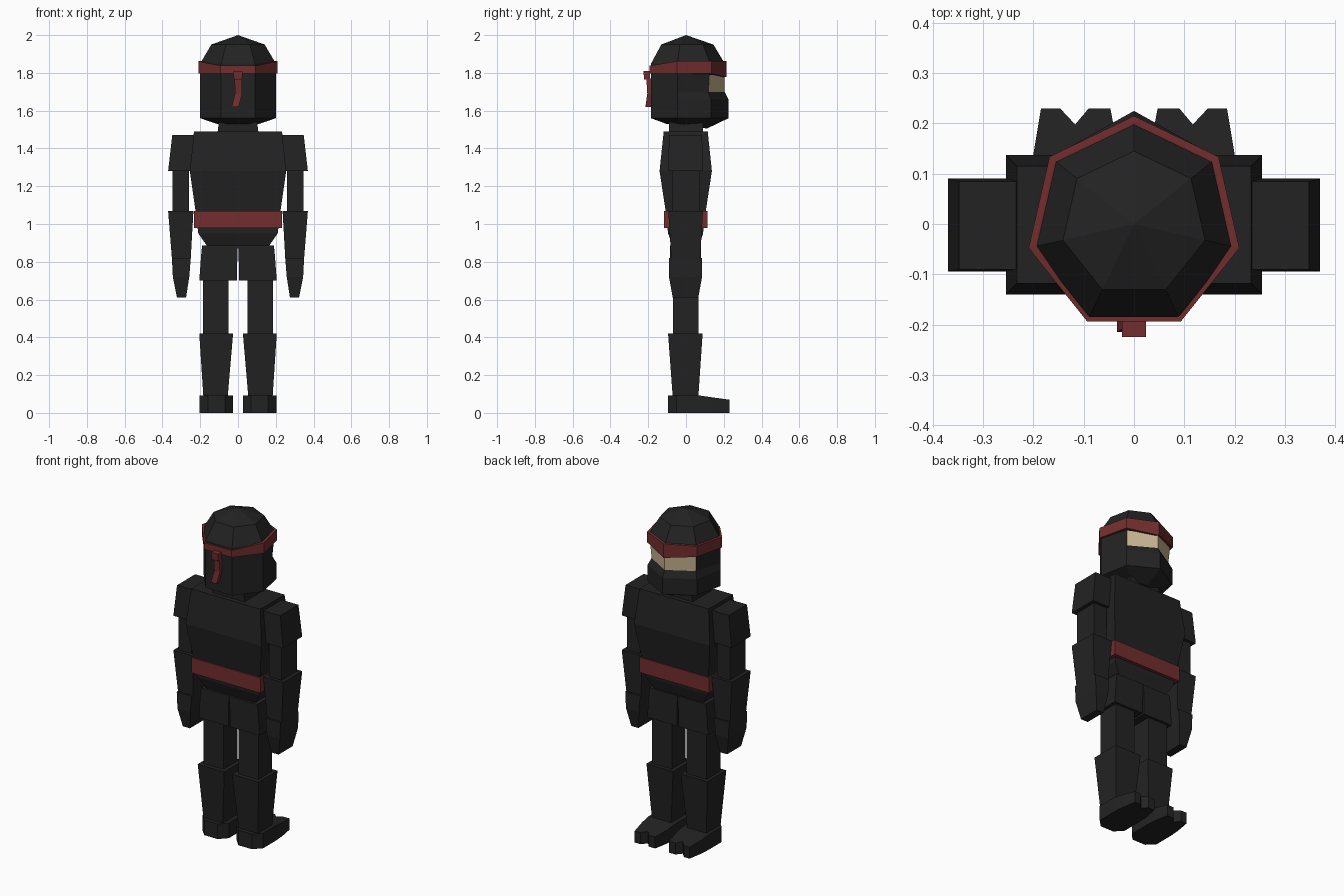
import bpy, bmesh, math

if "Cube" in bpy.data.objects:
    bpy.data.objects.remove(bpy.data.objects["Cube"])


def material(name, rgb):
    m = bpy.data.materials.new(name)
    m.diffuse_color = (*rgb, 1)
    m.use_nodes = True
    m.node_tree.nodes["Principled BSDF"].inputs["Base Color"].default_value = m.diffuse_color
    return m


BLACK = material("black cloth", (0.0165, 0.0165, 0.0165))
RED = material("red cloth", (0.17, 0.027, 0.027))
SKIN = material("skin", (0.58, 0.46, 0.28))


def loft(name, rings, mats, rule=None):
    """Skin equal-length rings of points, capping both ends."""
    bm = bmesh.new()
    vr = [[bm.verts.new(p) for p in r] for r in rings]
    n = len(vr[0])
    for k in range(len(vr) - 1):
        for i in range(n):
            j = (i + 1) % n
            f = bm.faces.new((vr[k][i], vr[k][j], vr[k + 1][j], vr[k + 1][i]))
            if rule:
                f.material_index = rule(k, i)
    bm.faces.new(vr[0][::-1])
    bm.faces.new(vr[-1])
    bmesh.ops.remove_doubles(bm, verts=bm.verts[:], dist=1e-5)
    bmesh.ops.recalc_face_normals(bm, faces=bm.faces[:])
    me = bpy.data.meshes.new(name)
    bm.to_mesh(me)
    bm.free()
    for m in mats:
        me.materials.append(m)
    ob = bpy.data.objects.new(name, me)
    bpy.context.collection.objects.link(ob)
    return ob


def blocks(name, levels, mat=BLACK, s=1):
    """Stack of rectangles, each level = (z, x0, x1, y0, y1)."""
    loft(name, [[(s * a, c, z), (s * b, c, z), (s * b, d, z), (s * a, d, z)]
                for z, a, b, c, d in levels], [mat])


def heptagon(r, z, front_y=None, front_z=None, cheek_r=None):
    """Seven-sided ring with one corner pointing forward (+y)."""
    pts = []
    for i in range(7):
        a = math.pi / 2 + i * math.tau / 7
        q = cheek_r if cheek_r and i in (1, 6) else r
        pts.append([q * math.cos(a), q * math.sin(a), z])
    if front_y is not None:
        pts[0][1] = front_y
    if front_z is not None:
        pts[0][2] = front_z
    return pts


# head: chin, mask, eye opening, dome
head = [heptagon(0.115, 1.53, 0.11, 1.505),
        heptagon(0.205, 1.56, 0.225, None, 0.212),
        heptagon(0.205, 1.66, 0.225, None, 0.212),
        heptagon(0.205, 1.70, 0.205, None, 0.19),
        heptagon(0.205, 1.79, 0.205, None, 0.198),
        heptagon(0.205, 1.85),
        heptagon(0.145, 1.95)]
head_ob = loft("head", head, [BLACK, SKIN], lambda k, i: int(k == 3 and i in (0, 6)))
bm = bmesh.new()
bm.from_mesh(head_ob.data)
bm.faces.ensure_lookup_table()
cap = max(bm.faces, key=lambda f: f.calc_center_median().z)
bmesh.ops.poke(bm, faces=[cap])
for v in bm.verts:
    if v.co.xy.length < 0.01 and v.co.z > 1.9:
        v.co = (0, 0, 2.0)
bm.to_mesh(head_ob.data)
bm.free()

# headband, lower at the back on top and dipping at the brow
low = heptagon(0.215, 1.797, None, 1.777)
high = heptagon(0.215, 1.862)
for i in (3, 4):
    high[i][2] = 1.838
inner = [[x * 0.94, y * 0.94, z] for x, y, z in high]
loft("headband", [low, high, inner], [RED])

# headband knot and hanging tail at the back
blocks("band_knot", [(1.765, -0.022, 0.022, -0.222, -0.19),
                     (1.81, -0.024, 0.024, -0.225, -0.19)], RED)
blocks("band_tail", [(1.62, -0.034, 0.004, -0.215, -0.18),
                     (1.69, -0.016, 0.022, -0.205, -0.18),
                     (1.77, -0.018, 0.02, -0.21, -0.18)], RED)

blocks("neck", [(1.47, -0.11, 0.11, -0.09, 0.09), (1.55, -0.10, 0.10, -0.09, 0.09)])

# torso and belt
blocks("torso", [(0.885, -0.165, 0.165, -0.07, 0.07),
                 (0.95, -0.21, 0.21, -0.095, 0.09),
                 (1.07, -0.225, 0.225, -0.108, 0.105),
                 (1.28, -0.255, 0.255, -0.14, 0.137),
                 (1.49, -0.233, 0.233, -0.118, 0.115)])
blocks("belt", [(0.978, -0.233, 0.233, -0.117, 0.113),
                (1.07, -0.233, 0.233, -0.117, 0.113)], RED)

for side, s in (("left", -1), ("right", 1)):
    # arm
    blocks(side + "_shoulder", [(1.28, 0.225, 0.37, -0.094, 0.09),
                                (1.47, 0.225, 0.348, -0.09, 0.085)], s=s)
    blocks(side + "_upper_arm", [(1.05, 0.26, 0.347, -0.075, 0.072),
                                 (1.30, 0.26, 0.347, -0.075, 0.072)], s=s)
    blocks(side + "_forearm", [(0.82, 0.25, 0.35, -0.078, 0.075),
                               (1.07, 0.236, 0.37, -0.094, 0.09)], s=s)
    blocks(side + "_hand", [(0.61, 0.275, 0.323, -0.07, 0.065),
                            (0.72, 0.258, 0.345, -0.09, 0.085),
                            (0.82, 0.25, 0.35, -0.09, 0.085)], s=s)
    # leg
    blocks(side + "_shorts", [(0.70, 0.006, 0.205, -0.085, 0.08),
                              (0.85, 0.003, 0.194, -0.085, 0.08),
                              (0.885, 0.0, 0.19, -0.085, 0.08)], s=s)
    blocks(side + "_thigh", [(0.40, 0.05, 0.185, -0.068, 0.065),
                             (0.72, 0.05, 0.185, -0.068, 0.065)], s=s)
    blocks(side + "_shin", [(0.08, 0.055, 0.183, -0.07, 0.065),
                            (0.42, 0.026, 0.205, -0.095, 0.088)], s=s)
    # foot with chamfered heel, and sloping split toes
    heel = [(0.026, 0.07), (0.026, -0.05), (0.07, -0.096), (0.16, -0.096),
            (0.205, -0.05), (0.205, 0.07)]
    loft(side + "_foot", [[(s * x, y, z) for x, y in heel] for z in (0, 0.092)], [BLACK])
    toes = [(0.026, 0.07), (0.205, 0.07), (0.2, 0.14), (0.185, 0.23), (0.147, 0.23),
            (0.117, 0.198), (0.09, 0.23), (0.047, 0.23), (0.03, 0.14)]
    loft(side + "_toes", [[(s * x, y, 0) for x, y in toes],
                          [(s * x, y, 0.092 - (y - 0.07) * 0.14) for x, y in toes]], [BLACK])
